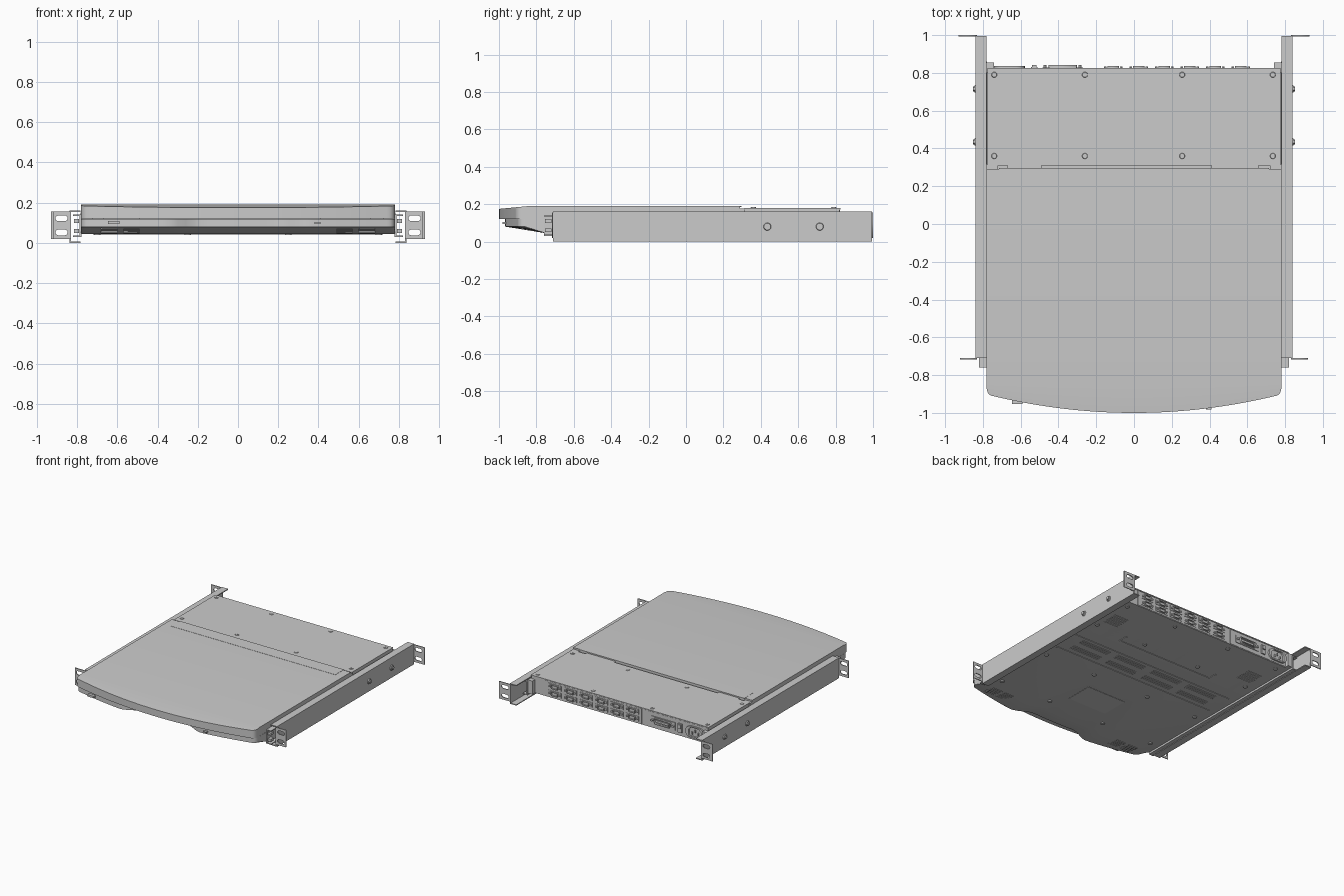
import bpy, bmesh, math
from mathutils import Matrix, Vector

if "Cube" in bpy.data.objects:
    bpy.data.objects.remove(bpy.data.objects["Cube"])


def finish(name, bm, mirror=False, smooth=False, bevel=0):
    bmesh.ops.recalc_face_normals(bm, faces=bm.faces)
    me = bpy.data.meshes.new(name)
    bm.to_mesh(me)
    bm.free()
    ob = bpy.data.objects.new(name, me)
    bpy.context.collection.objects.link(ob)
    if bevel:
        m = ob.modifiers.new("bevel", 'BEVEL')
        m.width, m.segments = bevel, 2
    if mirror:
        ob.modifiers.new("mirror", 'MIRROR')
    if smooth:
        bpy.ops.object.select_all(action='DESELECT')
        ob.select_set(True)
        bpy.context.view_layer.objects.active = ob
        bpy.ops.object.shade_smooth_by_angle(angle=math.radians(30))
    return ob


def boxes(name, items, tilt=0, **kw):
    """items: (x0, x1, y0, y1, z0, z1)"""
    bm = bmesh.new()
    for x0, x1, y0, y1, z0, z1 in items:
        c = Vector(((x0 + x1) / 2, (y0 + y1) / 2, (z0 + z1) / 2))
        m = (Matrix.Translation(c) @ Matrix.Rotation(tilt, 4, 'X')
             @ Matrix.Diagonal((x1 - x0, y1 - y0, z1 - z0, 1)))
        bmesh.ops.create_cube(bm, size=1, matrix=m)
    return finish(name, bm, **kw)


def cyls(name, locs, r, h, axis='Z', seg=20, r2=None, **kw):
    rot = {'Z': Matrix(), 'X': Matrix.Rotation(math.pi / 2, 4, 'Y'),
           'Y': Matrix.Rotation(-math.pi / 2, 4, 'X')}[axis]
    bm = bmesh.new()
    for p in locs:
        bmesh.ops.create_cone(bm, cap_ends=True, segments=seg, radius1=r, radius2=r2 or r,
                              depth=h, matrix=Matrix.Translation(p) @ rot)
    return finish(name, bm, smooth=True, **kw)


def loft_x(name, xs, profile, **kw):
    """skin a closed (y, z) section along x"""
    bm = bmesh.new()
    rings = [[bm.verts.new((x, y, z)) for y, z in profile(x)] for x in xs]
    n = len(rings[0])
    for a, b in zip(rings, rings[1:]):
        for i in range(n):
            bm.faces.new((a[i], a[(i + 1) % n], b[(i + 1) % n], b[i]))
    bm.faces.new(rings[0])
    bm.faces.new(rings[-1])
    return finish(name, bm, **kw)


def prism_y(name, pts, y0, y1, **kw):
    bm = bmesh.new()
    f = bm.faces.new([bm.verts.new((x, y0, z)) for x, z in pts])
    r = bmesh.ops.extrude_face_region(bm, geom=[f])
    vs = [v for v in r['geom'] if isinstance(v, bmesh.types.BMVert)]
    bmesh.ops.translate(bm, vec=(0, y1 - y0, 0), verts=vs)
    return finish(name, bm, **kw)


def plate(name, outlines, y, depth, mirror=False):
    """flat upright sheet with holes, drawn in x and z"""
    cu = bpy.data.curves.new(name, 'CURVE')
    cu.dimensions, cu.fill_mode, cu.extrude = '2D', 'BOTH', depth / 2
    for pts in outlines:
        s = cu.splines.new('POLY')
        s.points.add(len(pts) - 1)
        for p, (x, z) in zip(s.points, pts):
            p.co = (x, z, 0, 1)
        s.use_cyclic_u = True
    tmp = bpy.data.objects.new(name + "_curve", cu)
    bpy.context.collection.objects.link(tmp)
    me = bpy.data.meshes.new_from_object(tmp.evaluated_get(bpy.context.evaluated_depsgraph_get()))
    bpy.data.objects.remove(tmp)
    bm = bmesh.new()
    bm.from_mesh(me)
    bmesh.ops.remove_doubles(bm, verts=bm.verts, dist=1e-5)
    bm.transform(Matrix.Translation((0, y, 0)) @ Matrix.Rotation(math.pi / 2, 4, 'X'))
    return finish(name, bm, mirror=mirror)


def rect(x0, x1, z0, z1):
    return [(x0, z0), (x1, z0), (x1, z1), (x0, z1)]


def slot(cx, cz, w, h):
    r = h / 2
    return [(cx + s * (w / 2 - r) + r * math.cos(a), cz + r * math.sin(a))
            for s, start in ((1, -90), (-1, 90))
            for a in [math.radians(start + 22.5 * i) for i in range(9)]]


def dshape(cx, cz, w, h):
    return [(cx - w * .42, cz - h / 2), (cx + w * .42, cz - h / 2),
            (cx + w / 2, cz + h * .3), (cx + w * .46, cz + h / 2),
            (cx - w * .46, cz + h / 2), (cx - w / 2, cz + h * .3)]


# bowed front edge with rounded corners
def front(x):
    a = min(abs(x), .74)
    d = min(max(abs(x) - .74, 0), .04)
    return -1 + .16 * a * a + .04 - math.sqrt(max(.0016 - d * d, 0))


def grip(x):
    t = min(max((.36 - abs(x)) / .18, 0), 1)
    return front(x) + .012 + .075 * t * t * (3 - 2 * t)


half = [.02 + .04 * i for i in range(19)] + [.755, .767, .775, .78]
xs = [-x for x in reversed(half)] + half

# lid and base tray
loft_x("lid", xs, lambda x: [(.29, .121), (.29, .19), (-.84, .19),
       (front(x), .19 + .095 * (front(x) + .84)), (front(x), .121)], smooth=True)
loft_x("base_tray", xs, lambda x: [(.82, .045), (.82, .12), (grip(x), .12),
       (grip(x), .08), (-.75, .045)], smooth=True)
boxes("lid_rear_strip", [(-.715, .715, .19, .297, .185, .1915)])
boxes("hinge_covers", [(-.67, -.49, .285, .315, .12, .178), (.41, .66, .285, .315, .12, .178)])
boxes("front_latches", [(-.645, -.59, -.953, -.93, .093, .108), (.38, .41, -.981, -.96, .095, .105)])

# rear electronics box
boxes("rear_box", [(-.77, .77, .315, .82, .045, .172)])
boxes("rear_cover", [(-.775, .775, .31, .825, .172, .18)])
tops = [(x, y, .181) for x in (-.74, -.26, .255, .735) for y in (.36, .79)]
cyls("cover_screws", tops, .016, .006, r2=.013)
cyls("cover_screw_sockets", [(x, y, .1845) for x, y, z in tops], .006, .002, seg=6)

# rear connectors
ports = [(-.11 + .135 * i, z) for i in range(6) for z in (.083, .138)]
boxes("port_panel", [(-.19, .655, .82, .823, .05, .17), (-.77, -.22, .82, .823, .05, .17)])
boxes("port_flanges", [(x - .055, x + .055, .82, .826, z - .02, z + .02) for x, z in ports])
plate("port_shells", [dshape(x, z, w, h) for x, z in ports for w, h in ((.062, .032), (.052, .024))],
      .831, .012)
cyls("port_nuts", [(x + s * .043, .829, z) for x, z in ports for s in (-1, 1)], .008, .012, 'Y', 6)
boxes("wide_port_flange", [(-.485, -.27, .82, .828, .08, .14)])
plate("wide_port_shell", [dshape(-.377, .11, .15, .045), dshape(-.377, .11, .138, .035)], .835, .016)
boxes("wide_port_core", [(-.435, -.32, .82, .836, .102, .118)])
cyls("wide_port_nuts", [(x, .833, .11) for x in (-.47, -.285)], .009, .016, 'Y', 6)
boxes("power_switch", [(-.545, -.51, .82, .832, .075, .145), (-.54, -.515, .82, .842, .11, .14)])
inlet = [(-.715, .075), (-.605, .075), (-.605, .125), (-.625, .145), (-.695, .145), (-.715, .125)]
plate("power_inlet", [slot(-.66, .108, .165, .09), inlet], .829, .014)
boxes("inlet_pins", [(x - .003, x + .003, .82, .834, z - .01, z + .01)
                     for x, z in ((-.685, .1), (-.66, .118), (-.635, .1))])

# mounting rails: outer channel and inner slide on each side
t = .007
prism_y("outer_rail", [(.782, 0), (.838, 0), (.838, .16), (.782, .16), (.782, .16 - t),
        (.838 - t, .16 - t), (.838 - t, t), (.782, t)], -.71, .995, mirror=True)
prism_y("inner_slide", [(.82, .03), (.778, .03), (.778, .14), (.82, .14), (.82, .133),
        (.787, .133), (.787, .037), (.82, .037)], -.76, .86, mirror=True)
boxes("slide_stops", [(.79, .815, -.755, -.72, .05, .07), (.79, .815, -.755, -.72, .1, .12)], mirror=True)
boxes("rear_brackets", [(.74, .782, .80, .855, .045, .15), (.72, .78, .29, .315, .12, .178)], mirror=True)
side = [(.84, y, .08) for y in (.435, .715)]
cyls("rail_screws", side, .022, .01, 'X', r2=.018, mirror=True)
cyls("rail_screw_heads", [(.848, y, z) for x, y, z in side], .013, .01, 'X', 6, mirror=True)

# rack ears with slotted holes
for name, y, x1 in (("front_ear", -.714, .92), ("rear_ear", .996, .93)):
    plate(name, [rect(.831, x1, .02, .155), slot(.877, .122, .06, .028),
                 slot(.877, .052, .06, .028)], y, .007, mirror=True)

# underside: ridges, louvres, vents, plate and feet
boxes("floor_ridges", [(-.72, .72, y, y + .012, .041, .047) for y in (-.02, .2)] +
      [(-.42, .42, .34, .352, .041, .047), (-.43, -.415, .34, .42, .041, .047),
       (.415, .43, .34, .42, .041, .047)])
boxes("floor_louvres", [(x - .13, x + .13, y, y + .008, .0415, .047)
                        for x in (-.5, -.17, .17, .5) for y in (.03, .05, .07, .13, .15, .17)])
boxes("rear_vents", [(.57, .69, .48 + .024 * i, .492 + .024 * i, .0415, .047) for i in range(6)], mirror=True)
slats = []
for i in range(5):
    y = -.775 - .025 * i
    z = .045 + .035 * (-.75 - y) / .18
    slats += [(x, x + .08, y - .006, y + .006, z - .003, z + .003) for x in (.49, .6)]
boxes("front_vents", slats, tilt=-.19, mirror=True)
boxes("floor_plate", [(-.17, .17, -.53, -.31, .043, .046)])
cyls("floor_screws", [(x, y, .043) for x in (.25, .7) for y in (-.65, -.15, .42, .76)], .016, .008,
     mirror=True)
